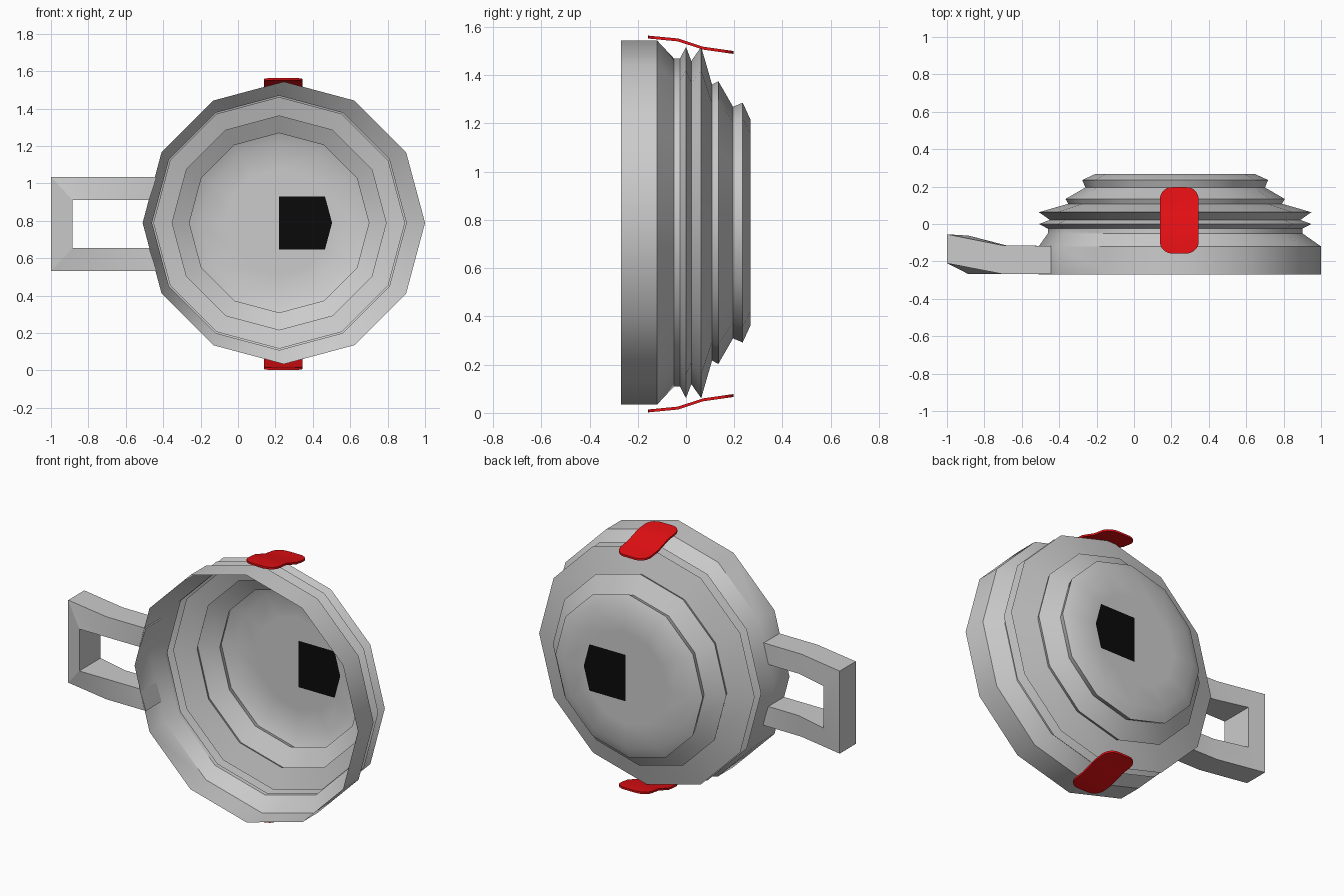
import bpy, bmesh, math
from mathutils import Vector

old = bpy.data.objects.get("Cube")
if old:
    bpy.data.objects.remove(old)


def material(name, rgb):
    m = bpy.data.materials.new(name)
    m.use_nodes = True
    m.diffuse_color = (*rgb, 1)
    m.node_tree.nodes["Principled BSDF"].inputs["Base Color"].default_value = (*rgb, 1)
    return m


grey = material("grey_metal", (0.6, 0.6, 0.6))
red = material("red_strap", (0.8, 0.005, 0.007))
black = material("black_patch", (0.003, 0.003, 0.003))


def finish(bm, name, mats, angle):
    mesh = bpy.data.meshes.new(name)
    bm.to_mesh(mesh)
    bm.free()
    obj = bpy.data.objects.new(name, mesh)
    bpy.context.collection.objects.link(obj)
    for m in mats:
        mesh.materials.append(m)
    bpy.ops.object.select_all(action='DESELECT')
    obj.select_set(True)
    bpy.context.view_layer.objects.active = obj
    bpy.ops.object.shade_smooth_by_angle(angle=math.radians(angle))
    return obj


# Stepped open shell: (depth y, radius, centre x) from rim to base
SIDES, CX, CZ = 12, 0.22, 0.789
profile = [(-0.27, 0.755, 0.245), (-0.12, 0.755, 0.245), (-0.05, 0.68, CX),
           (-0.025, 0.68, CX), (0.0, 0.728, CX), (0.022, 0.67, CX),
           (0.063, 0.728, CX), (0.108, 0.572, CX), (0.134, 0.586, CX),
           (0.195, 0.48, CX), (0.235, 0.497, CX), (0.268, 0.425, CX),
           (0.268, 0.283, CX)]
bm = bmesh.new()
rings = []
for y, r, cx in profile:
    rings.append([bm.verts.new((cx + r * math.cos(k * math.tau / SIDES), y,
                                CZ + r * math.sin(k * math.tau / SIDES)))
                  for k in range(SIDES)])
for a, b in zip(rings, rings[1:]):
    for k in range(SIDES):
        n = (k + 1) % SIDES
        bm.faces.new((a[k], b[k], b[n], a[n]))

# Base centre, with a black patch cut into one side
p = rings[-1]
upper = bm.verts.new((CX, 0.268, p[1].co.z))
lower = bm.verts.new((CX, 0.268, p[-1].co.z))
patch = bm.faces.new((p[0], p[1], upper, lower, p[-1]))
patch.material_index = 1
bm.faces.new(p[1:] + [lower, upper])
bmesh.ops.recalc_face_normals(bm, faces=bm.faces)
if patch.normal.y < 0:
    bmesh.ops.reverse_faces(bm, faces=bm.faces)
finish(bm, "cup_shell", [grey, black], 35)

# Square handle: one swept section, upper half mirrored to the lower half
# Each station: outer x, inner x, outer front/back y, inner front/back y
stations = [(-0.435, -0.475, -0.268, -0.117, -0.268, -0.117),
            (-0.70, -0.68, -0.268, -0.115, -0.268, -0.115),
            (-1.0, -0.885, -0.21, -0.055, -0.268, -0.062)]
bm = bmesh.new()
sections = []
for sign, order in ((1, stations), (-1, stations[::-1])):
    for xo, xi, of, ob, nf, nb in order:
        zo, zi = 0.783 + sign * 0.252, 0.783 + sign * 0.128
        sections.append([bm.verts.new(c) for c in
                         ((xo, of, zo), (xo, ob, zo), (xi, nb, zi), (xi, nf, zi))])
for a, b in zip(sections, sections[1:]):
    for k in range(4):
        n = (k + 1) % 4
        bm.faces.new((a[k], a[n], b[n], b[k]))
bm.faces.new(sections[0])
bm.faces.new(sections[-1])
bmesh.ops.recalc_face_normals(bm, faces=bm.faces)
finish(bm, "handle", [grey], 15)


# Bent straps with rounded ends, above and below the shell
bends = [(-0.158, 1.564), (-0.033, 1.552), (0.07, 1.518), (0.197, 1.5)]


def strap_height(y):
    for (y0, z0), (y1, z1) in zip(bends, bends[1:]):
        if y <= y1 + 1e-5:
            return z0 + (z1 - z0) * (y - y0) / (y1 - y0)
    return bends[-1][1]


def strap(name, flip):
    bm = bmesh.new()
    rad, half_x, half_y = 0.065, 0.104, 0.1775
    outline = []
    for q, (sx, sy) in enumerate(((1, 1), (-1, 1), (-1, -1), (1, -1))):
        for i in range(6):
            t = math.radians(q * 90 + i * 18)
            outline.append(bm.verts.new((0.242 + sx * (half_x - rad) + rad * math.cos(t),
                                         0.0195 + sy * (half_y - rad) + rad * math.sin(t), 0)))
    bm.faces.new(outline)
    for y, _ in bends[1:3]:
        bmesh.ops.bisect_plane(bm, geom=bm.verts[:] + bm.edges[:] + bm.faces[:],
                               plane_co=(0, y, 0), plane_no=(0, 1, 0))
    for v in bm.verts:
        v.co.z = strap_height(v.co.y)
    top = bm.faces[:]
    made = bmesh.ops.extrude_face_region(bm, geom=top, use_keep_orig=True)["geom"]
    for v in made:
        if isinstance(v, bmesh.types.BMVert):
            v.co += Vector((0, 0, -0.012))
    if flip:
        for v in bm.verts:
            v.co.z = 1.566 - v.co.z
    bmesh.ops.recalc_face_normals(bm, faces=bm.faces)
    finish(bm, name, [red], 30)


strap("upper_strap", False)
strap("lower_strap", True)
